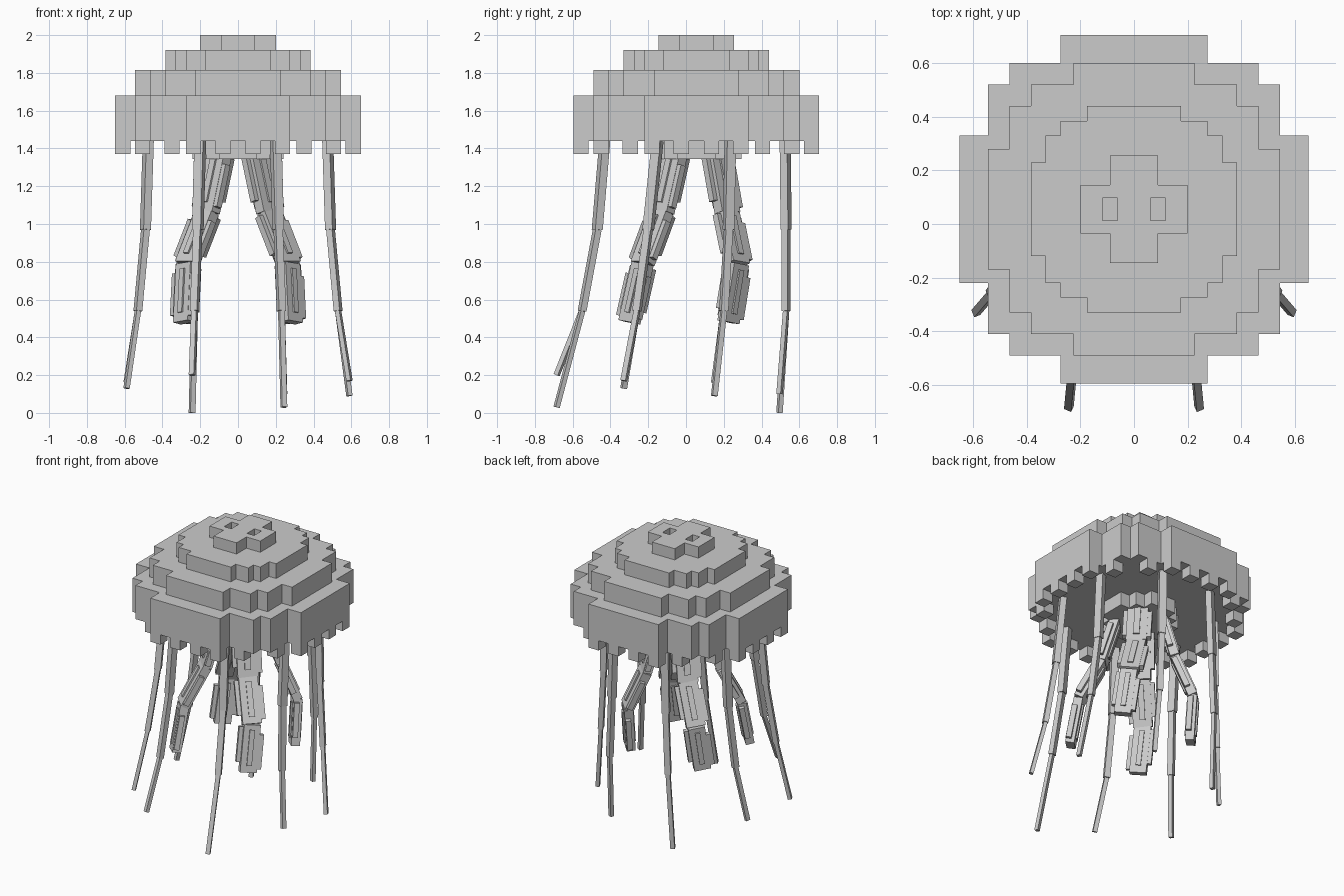
import bpy, bmesh
from mathutils import Vector, Matrix

if "Cube" in bpy.data.objects:
    bpy.data.objects.remove(bpy.data.objects["Cube"])

CY = 0.055  # bell centre in y
grey = bpy.data.materials.new("pale grey")
grey.diffuse_color = (0.6, 0.6, 0.6, 1)
grey.use_nodes = True
grey.node_tree.nodes["Principled BSDF"].inputs["Base Color"].default_value = grey.diffuse_color


def finish(name, bm):
    bmesh.ops.recalc_face_normals(bm, faces=bm.faces)
    me = bpy.data.meshes.new(name)
    bm.to_mesh(me)
    bm.free()
    me.materials.append(grey)
    ob = bpy.data.objects.new(name, me)
    bpy.context.collection.objects.link(ob)
    return ob


def box(bm, centre, size):
    m = Matrix.Translation(centre) @ Matrix.Diagonal((*size, 1))
    bmesh.ops.create_cube(bm, size=1, matrix=m)


def beam(bm, a, b, width, thick, outward, shift=0.0, push=0.0):
    """Box from a to b; width runs sideways, thickness along outward."""
    a, b = Vector(a), Vector(b)
    z = (b - a).normalized()
    x = Vector(outward).cross(z).normalized()
    y = z.cross(x)
    rot = Matrix((x, y, z)).transposed().to_4x4()
    c = (a + b) / 2 + x * shift + y * push
    m = Matrix.Translation(c) @ rot @ Matrix.Diagonal((width, thick, (b - a).length, 1))
    bmesh.ops.create_cube(bm, size=1, matrix=m)


def stepped_layer(name, steps, z0, z1):
    """Stair-step disc; steps are quarter-outline corners (x, y)."""
    quarter = []
    for i, (x, y) in enumerate(steps):
        quarter.append((x, y))
        if i + 1 < len(steps):
            quarter.append((steps[i + 1][0], y))
    pts = quarter + [(-x, y) for x, y in reversed(quarter)]
    pts += [(-x, -y) for x, y in quarter] + [(x, -y) for x, y in reversed(quarter)]
    bm = bmesh.new()
    f = bm.faces.new([bm.verts.new((x, y + CY, z0)) for x, y in pts])
    r = bmesh.ops.extrude_face_region(bm, geom=[f], use_keep_orig=True)
    vs = [g for g in r["geom"] if isinstance(g, bmesh.types.BMVert)]
    bmesh.ops.translate(bm, verts=vs, vec=(0, 0, z1 - z0))
    return finish(name, bm)


# Bell: four stacked layers and the underside hub
stepped_layer("bell_rim", [(.65, .275), (.545, .465), (.465, .545), (.275, .65)], 1.44, 1.68)
stepped_layer("bell_middle", [(.545, .225), (.465, .385), (.385, .465), (.225, .545)], 1.68, 1.815)
stepped_layer("bell_upper", [(.385, .175), (.33, .275), (.275, .33), (.175, .385)], 1.815, 1.92)
cap = stepped_layer("bell_cap", [(.2, .09), (.09, .2)], 1.92, 2.0)
stepped_layer("underside_hub", [(.24, .1), (.17, .17), (.1, .24)], 1.345, 1.44)

# Two small pits in the cap
bm = bmesh.new()
for s in (-1, 1):
    box(bm, (s * .09, CY, 1.96), (.056, .084, .2))
cutter = finish("pit_cutter", bm)
cutter.hide_render = True
cutter.hide_viewport = True
cutter.display_type = 'WIRE'
mod = cap.modifiers.new("pits", 'BOOLEAN')
mod.operation = 'DIFFERENCE'
mod.object = cutter

# Teeth under the rim
bm = bmesh.new()
quarter = [(.61, .08), (.61, .235), (.505, .35)]
for x, y in quarter + [(b, a) for a, b in quarter]:
    for sx in (-1, 1):
        for sy in (-1, 1):
            box(bm, (sx * x, CY + sy * y, 1.405), (.08, .08, .07))
finish("rim_teeth", bm)

# Thin tentacles: x and y at four joints, one end height per side
tentacles = [
    ("front", (.2, .213, .23, .243), (-.43, -.47, -.55, -.685), (.2, .03)),
    ("side_front", (.475, .49, .53, .59), (-.15, -.2, -.26, -.33), (.13, .17)),
    ("side_back", (.475, .49, .53, .59), (.235, .225, .2, .15), (.16, .09)),
    ("back", (.2, .213, .23, .243), (.525, .53, .53, .495), (0, .1)),
]
for name, xs, ys, ends in tentacles:
    for side, s, end in (("left", -1, ends[0]), ("right", 1, ends[1])):
        bm = bmesh.new()
        zs = (1.44, .97, .54, end)
        p = [Vector((s * x, y, z)) for x, y, z in zip(xs, ys, zs)]
        out = (s * xs[0], ys[0] - CY, 0)
        for i, w in enumerate((.05, .04, .029)):
            beam(bm, p[i], p[i + 1], w, w * .85, out)
        finish(f"{name}_{side}_tentacle", bm)

# Thick frilled arms: three segments, each a core with side frills
arms = [("front", (-.06, -.13, -.23, -.30)), ("back", (.165, .22, .275, .225))]
for name, ys in arms:
    for side, s in (("left", -1), ("right", 1)):
        bm = bmesh.new()
        p = [Vector((s * x, y, z)) for x, y, z in
             zip((.1, .165, .27, .285), ys, (1.37, 1.06, .79, .48))]
        out = (s, -1 if name == "front" else 1, 0)
        for i, (w, t) in enumerate(((.135, .06), (.125, .06), (.11, .058))):
            a, b = p[i], p[i + 1]
            beam(bm, a, b, w, t, out)
            for k, (f0, f1) in ((-1, (.06, .8)), (1, (.2, .92))):
                beam(bm, a.lerp(b, f0), a.lerp(b, f1), .03, t * .6, out,
                     k * (w / 2 + .012), k * .01)
            beam(bm, a.lerp(b, .1), a.lerp(b, .85), w * .3, t + .02, out)
        finish(f"{name}_{side}_arm", bm)
